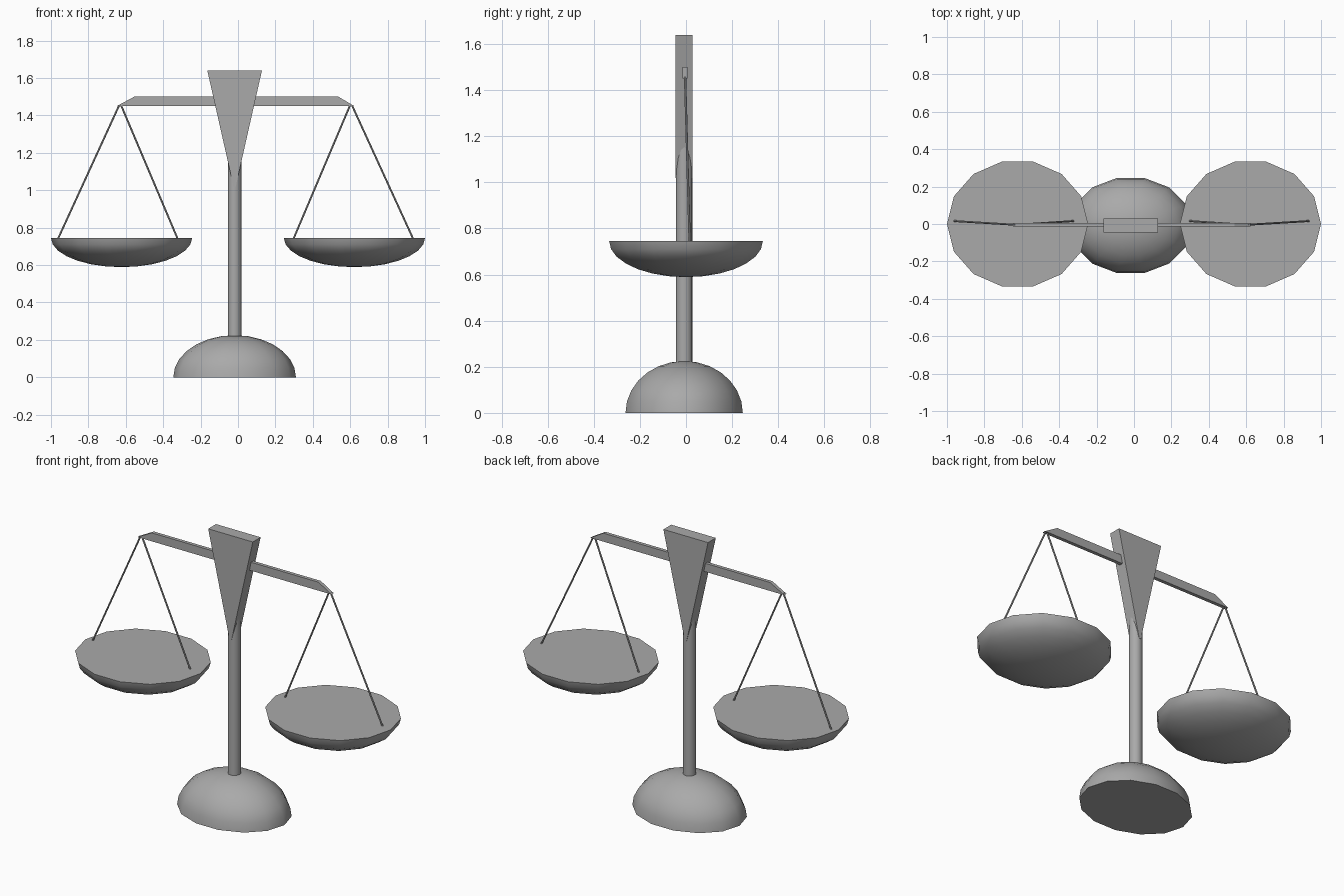
import bpy
import bmesh
from math import sin, cos, pi, radians
from mathutils import Vector

if "Cube" in bpy.data.objects:
    bpy.data.objects.remove(bpy.data.objects["Cube"])

GREY = (0.4, 0.4, 0.4, 1)
metal = bpy.data.materials.new("grey_metal")
metal.use_nodes = True
metal.diffuse_color = GREY
metal.node_tree.nodes["Principled BSDF"].inputs["Base Color"].default_value = GREY


def finish(name, bm, smooth=True):
    """Turn a bmesh into a named object with the shared material."""
    bmesh.ops.recalc_face_normals(bm, faces=bm.faces)
    mesh = bpy.data.meshes.new(name)
    bm.to_mesh(mesh)
    bm.free()
    mesh.materials.append(metal)
    obj = bpy.data.objects.new(name, mesh)
    bpy.context.collection.objects.link(obj)
    if smooth:
        bpy.ops.object.select_all(action='DESELECT')
        obj.select_set(True)
        bpy.context.view_layer.objects.active = obj
        bpy.ops.object.shade_smooth_by_angle(angle=radians(35))
    return obj


def dome(name, centre, rx, ry, height, sides=14, rings=7):
    """Closed half ellipsoid; a negative height hangs below its flat face."""
    bm = bmesh.new()
    loops = []
    for i in range(rings):
        lat = i * pi / 2 / rings
        loops.append([bm.verts.new((centre[0] + rx * cos(lat) * cos(a),
                                    centre[1] + ry * cos(lat) * sin(a),
                                    centre[2] + height * sin(lat)))
                      for a in (2 * pi * k / sides for k in range(sides))])
    pole = bm.verts.new((centre[0], centre[1], centre[2] + height))
    bm.faces.new(loops[0])
    for k in range(sides):
        n = (k + 1) % sides
        for lo, hi in zip(loops, loops[1:]):
            bm.faces.new((lo[k], lo[n], hi[n], hi[k]))
        bm.faces.new((loops[-1][k], loops[-1][n], pole))
    return finish(name, bm)


def rod(name, start, end, radius, sides):
    """Straight capped cylinder between two points."""
    start, end = Vector(start), Vector(end)
    axis = end - start
    bm = bmesh.new()
    bmesh.ops.create_cone(bm, cap_ends=True, segments=sides, radius1=radius,
                          radius2=radius, depth=axis.length)
    bm.transform(axis.to_track_quat('Z', 'Y').to_matrix().to_4x4())
    bmesh.ops.translate(bm, verts=bm.verts, vec=(start + end) / 2)
    return finish(name, bm, sides > 8)


def slab(name, outline, y, depth):
    """Extrude an x-z outline along y, centred on y."""
    bm = bmesh.new()
    face = bm.faces.new([bm.verts.new((x, y - depth / 2, z)) for x, z in outline])
    out = bmesh.ops.extrude_face_region(bm, geom=[face])
    bmesh.ops.translate(bm, vec=(0, depth, 0),
                        verts=[v for v in out["geom"] if isinstance(v, bmesh.types.BMVert)])
    return finish(name, bm, smooth=False)


MID_X, MID_Y = -0.018, -0.008

# Stand
dome("base", (MID_X, MID_Y, 0), 0.328, 0.261, 0.225)
rod("post", (MID_X, MID_Y, 0.2), (MID_X, MID_Y, 1.2), 0.036, 16)
slab("wedge_head", [(MID_X - 0.146, 1.64), (MID_X + 0.146, 1.64),
                    (MID_X + 0.006, 1.02), (MID_X - 0.006, 1.02)], MID_Y, 0.073)

# Beam with bevelled ends
slab("beam", [(-0.648, 1.45), (-0.555, 1.5), (0.537, 1.5), (0.622, 1.45)], -0.004, 0.021)

# Pans, each hung from two thin rods
for side, sign, hook in (("left", 1, 0.604), ("right", -1, -0.63)):
    dome(side + "_pan", (sign * 0.6225, 0, 0.745), 0.3775, 0.342, -0.156)
    for place, reach in (("outer", 0.33), ("inner", -0.305)):
        rod(f"{side}_{place}_rod", (hook + sign * reach * 0.015, -0.004, 1.455),
            (hook + sign * reach * 1.015, 0.016, 0.735), 0.005, 8)
